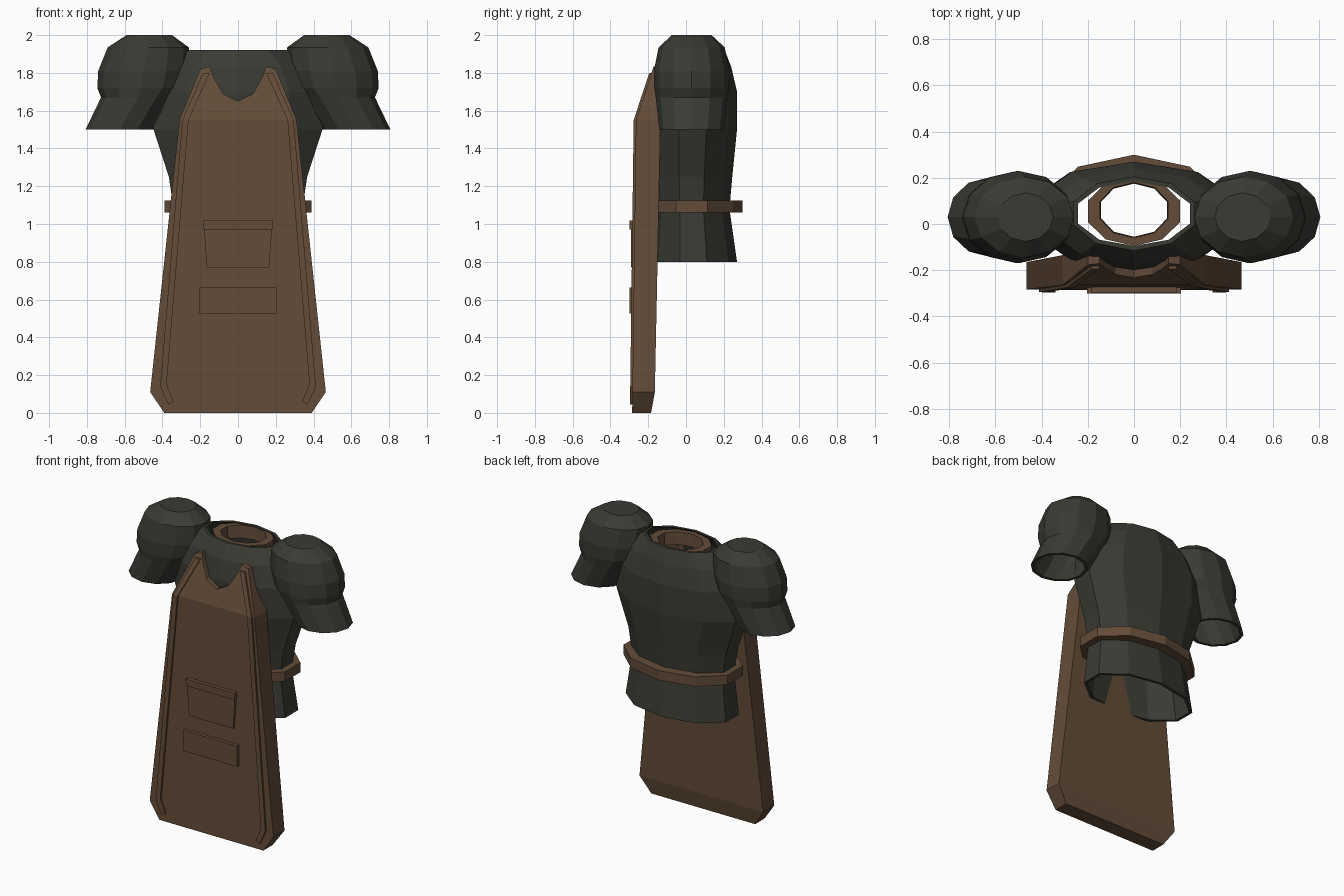
import bpy, bmesh, math

if "Cube" in bpy.data.objects:
    bpy.data.objects.remove(bpy.data.objects["Cube"])


def material(name, rgb):
    m = bpy.data.materials.new(name)
    m.diffuse_color = (*rgb, 1)
    m.use_nodes = True
    m.node_tree.nodes["Principled BSDF"].inputs["Base Color"].default_value = m.diffuse_color
    return m


CLOTH = material("dark_cloth", (0.042, 0.043, 0.034))
LEATHER = material("brown_leather", (0.125, 0.072, 0.040))


def finish(bm, name, mat):
    bmesh.ops.recalc_face_normals(bm, faces=bm.faces[:])
    me = bpy.data.meshes.new(name)
    bm.to_mesh(me)
    bm.free()
    me.materials.append(mat)
    ob = bpy.data.objects.new(name, me)
    bpy.context.collection.objects.link(ob)
    return ob


def loft(name, rings, sides, mat, closed=False):
    """Skin rings of (z, centre x, centre y, radius x, radius y)."""
    bm = bmesh.new()
    loops = []
    for z, cx, cy, rx, ry in rings:
        angles = [2 * math.pi * i / sides for i in range(sides)]
        loops.append([bm.verts.new((cx + rx * math.sin(a), cy + ry * math.cos(a), z)) for a in angles])
    pairs = list(zip(loops, loops[1:]))
    if closed:
        pairs.append((loops[-1], loops[0]))
    else:
        bm.faces.new(loops[0])
        bm.faces.new(loops[-1])
    for a, b in pairs:
        for i in range(sides):
            j = (i + 1) % sides
            bm.faces.new((a[i], a[j], b[j], b[i]))
    return finish(bm, name, mat)


def front_y(z):
    """Depth of the apron's front surface at height z."""
    return -0.285 + 0.02 * z / 1.55 if z <= 1.55 else -0.265 + (z - 1.55) * 0.33


def back_y(z):
    """Depth of the apron's back surface at height z."""
    if z < 0.11:
        return -0.185 + 0.02 * z / 0.11
    return -0.165 + 0.03 * (z - 0.11) / 1.44 if z < 1.55 else -0.135 + (z - 1.55) * 0.15


def panel(name, outline, y_front, y_back, mat, cuts=()):
    """Extrude an (x, z) outline between two depth functions of z."""
    bm = bmesh.new()
    bm.faces.new([bm.verts.new((x, 0, z)) for x, z in outline])
    for z in cuts:
        bmesh.ops.bisect_plane(bm, geom=bm.verts[:] + bm.edges[:] + bm.faces[:],
                               plane_co=(0, 0, z), plane_no=(0, 0, 1))
    front = bm.verts[:]
    ext = bmesh.ops.extrude_face_region(bm, geom=bm.faces[:], use_keep_orig=True)
    back = [g for g in ext["geom"] if isinstance(g, bmesh.types.BMVert)]
    for v in front:
        v.co.y = y_front(v.co.z)
    for v in back:
        v.co.y = y_back(v.co.z)
    return finish(bm, name, mat)


# Tunic body: outer skin going up, lining going back down
outer = [(0.80, 0, 0.04, 0.395, 0.23), (1.08, 0, 0.03, 0.358, 0.20),
         (1.25, 0, 0.03, 0.385, 0.215), (1.50, 0, 0.035, 0.47, 0.235),
         (1.70, 0, 0.035, 0.46, 0.235), (1.83, 0, 0.035, 0.39, 0.205),
         (1.92, 0, 0.045, 0.275, 0.16)]
lining = [(z, x, y, rx - 0.02, ry - 0.02) for z, x, y, rx, ry in reversed(outer)]
loft("tunic_body", outer + lining, 10, CLOTH, closed=True)

# Collar and belt rings
loft("collar", [(1.83, 0, 0.055, 0.20, 0.145), (1.915, 0, 0.055, 0.21, 0.15),
                (1.915, 0, 0.06, 0.155, 0.12), (1.83, 0, 0.06, 0.15, 0.115)], 10, LEATHER, closed=True)
loft("belt", [(1.06, 0, 0.03, 0.41, 0.27), (1.125, 0, 0.03, 0.41, 0.27),
              (1.125, 0, 0.03, 0.355, 0.20), (1.06, 0, 0.03, 0.355, 0.20)], 10, LEATHER, closed=True)

# Puffed sleeves with hollow cuffs
SLEEVE = [(2.0, 0.47, 0.12, 0.105), (1.935, 0.475, 0.215, 0.175), (1.81, 0.50, 0.24, 0.20),
          (1.72, 0.515, 0.23, 0.198), (1.67, 0.53, 0.195, 0.19), (1.50, 0.625, 0.182, 0.172),
          (1.50, 0.625, 0.162, 0.152), (1.67, 0.535, 0.17, 0.165), (1.78, 0.50, 0.17, 0.15)]
for side, s in (("left", -1), ("right", 1)):
    loft(side + "_sleeve", [(z, s * x, 0.03, rx, ry) for z, x, rx, ry in SLEEVE], 12, CLOTH)

# Apron slab with a notched bib
half = [(0.08, 1.69), (0.13, 1.78), (0.15, 1.835), (0.20, 1.82), (0.31, 1.55), (0.465, 0.11), (0.39, 0)]
outline = [(0, 1.65)] + half + [(-x, z) for x, z in reversed(half)]
panel("apron", outline, front_y, back_y, LEATHER, cuts=(0.11, 1.55))

# Raised trim strip down each side of the apron
TRIM_OUT = [(0.185, 1.80), (0.295, 1.55), (0.412, 0.14), (0.37, 0.045)]
TRIM_IN = [(0.15, 1.80), (0.262, 1.55), (0.378, 0.15), (0.34, 0.06)]
for side, s in (("left", -1), ("right", 1)):
    strip = [(s * x, z) for x, z in TRIM_OUT + TRIM_IN[::-1]]
    panel(side + "_trim", strip, lambda z: front_y(z) - 0.012, lambda z: front_y(z) + 0.03,
          LEATHER, cuts=(1.55,))


# Pockets on the apron front
def pocket(name, z0, z1, w0, w1, depth):
    panel(name, [(-w0, z0), (w0, z0), (w1, z1), (-w1, z1)],
          lambda z: depth, lambda z: -0.25, LEATHER)


pocket("upper_pocket", 0.77, 0.98, 0.165, 0.18, -0.29)
pocket("upper_pocket_flap", 0.972, 1.018, 0.183, 0.185, -0.298)
pocket("lower_pocket", 0.525, 0.665, 0.203, 0.203, -0.30)
